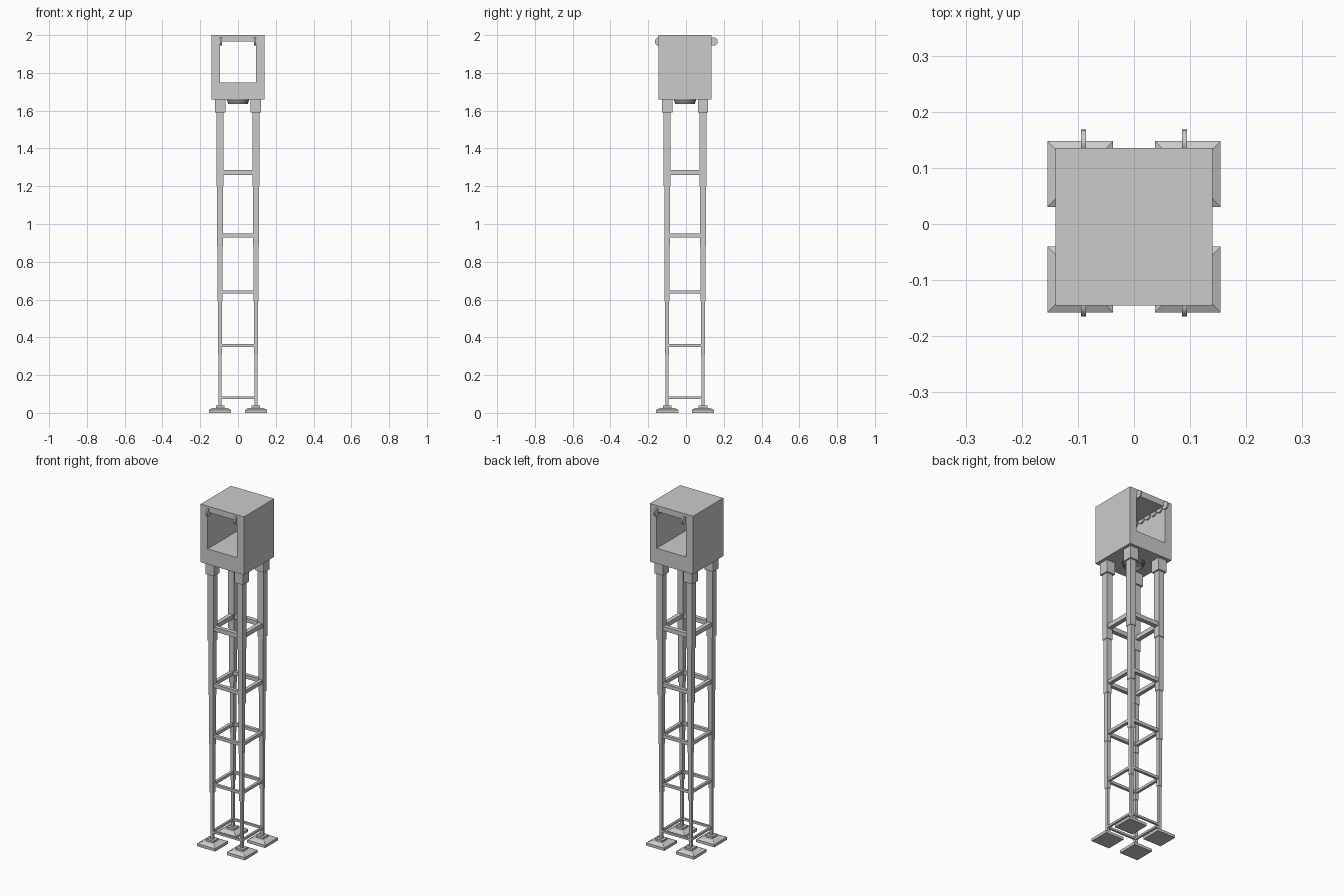
import bpy, math

if "Cube" in bpy.data.objects:
    bpy.data.objects.remove(bpy.data.objects["Cube"])

YC = -0.005   # centre line of the tower in y
LEG = 0.095   # leg offset from the centre line


def box(name, x0, x1, y0, y1, z0, z1):
    bpy.ops.mesh.primitive_cube_add(
        size=1, location=((x0 + x1) / 2, (y0 + y1) / 2, (z0 + z1) / 2))
    ob = bpy.context.object
    ob.name = name
    ob.scale = (x1 - x0, y1 - y0, z1 - z0)
    bpy.ops.object.transform_apply(location=False, rotation=False, scale=True)
    return ob


def post(name, x, y, w, z0, z1):
    return box(name, x - w / 2, x + w / 2, y - w / 2, y + w / 2, z0, z1)


def plinth(name, x, y, w0, w1, z0, z1):
    # square frustum: four-sided cone turned by 45 degrees
    bpy.ops.mesh.primitive_cone_add(
        vertices=4, radius1=w0 / math.sqrt(2), radius2=w1 / math.sqrt(2),
        depth=z1 - z0, location=(x, y, (z0 + z1) / 2),
        rotation=(0, 0, math.pi / 4))
    bpy.context.object.name = name


# head: square tunnel, profile extruded along y
outer = [(-.14, 1.66), (.14, 1.66), (.14, 2.0), (-.14, 2.0)]
inner = [(-.095, 1.75), (.095, 1.75), (.095, 1.965), (-.095, 1.965)]
y0, y1 = YC - .14, YC + .14
verts = [(x, y, z) for y in (y0, y1) for x, z in outer + inner]
faces = []
for i in range(4):
    j = (i + 1) % 4
    faces += [(i, j, 4 + j, 4 + i), (8 + j, 8 + i, 12 + i, 12 + j),
              (j, i, 8 + i, 8 + j), (4 + i, 4 + j, 12 + j, 12 + i)]
mesh = bpy.data.meshes.new("head_housing")
mesh.from_pydata(verts, [], faces)
mesh.update()
bpy.context.collection.objects.link(bpy.data.objects.new("head_housing", mesh))

# rows of small discs under the ceiling, poking out at both ends
for sx in (-1, 1):
    for i in range(7):
        bpy.ops.mesh.primitive_cylinder_add(
            vertices=24, radius=.022, depth=.009,
            location=(sx * .09, -.143 + i * .289 / 6, 1.966),
            rotation=(0, math.pi / 2, 0))
        bpy.context.object.name = "ceiling_roller"
        bpy.ops.object.shade_smooth_by_angle()

# coiled rings under the head
for r, t, z in ((.054, .005, 1.655), (.051, .005, 1.647), (.049, .005, 1.639)):
    bpy.ops.mesh.primitive_torus_add(
        major_radius=r, minor_radius=t, major_segments=40, minor_segments=10,
        location=(0, YC, z))
    bpy.context.object.name = "under_ring"
    bpy.ops.object.shade_smooth_by_angle()

# telescopic legs: width, bottom, top
sections = [(.055, 1.59, 1.66), (.037, 1.20, 1.59), (.030, .88, 1.20),
            (.025, .59, .88), (.021, .31, .59), (.016, .03, .31)]
for sx in (-1, 1):
    for sy in (-1, 1):
        x, y = sx * LEG, YC + sy * LEG
        for w, a, b in sections:
            post("leg_section", x, y, w, a, b)
        # stepped foot
        fx, fy = sx * .096, YC + sy * .094
        post("foot_plate", fx, fy, .117, 0, .016)
        plinth("foot_slope", fx, fy, .117, .075, .016, .027)
        post("foot_collar", x, y, .045, .025, .038)

# square rings of cross bars: height, thickness
for z, t in ((1.273, .025), (.94, .021), (.64, .018), (.357, .015), (.08, .012)):
    for s in (-1, 1):
        box("cross_bar", -LEG, LEG, YC + s * LEG - t / 2, YC + s * LEG + t / 2,
            z - t / 2, z + t / 2)
        box("side_bar", s * LEG - t / 2, s * LEG + t / 2, YC - LEG, YC + LEG,
            z - t / 2, z + t / 2)
